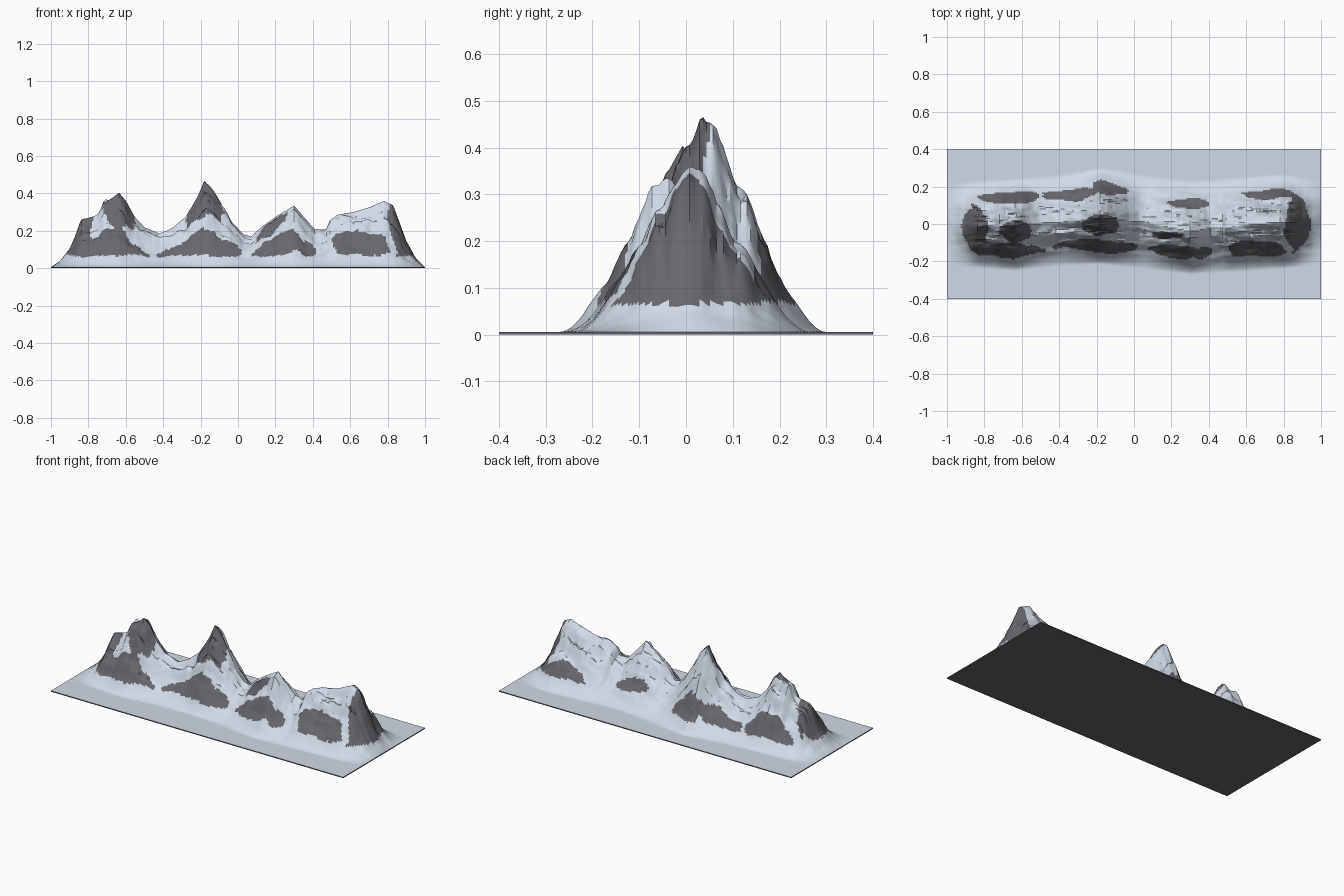
import bpy, bmesh, math
from mathutils import Vector, noise

if "Cube" in bpy.data.objects:
    bpy.data.objects.remove(bpy.data.objects["Cube"])

NX, NY, BASE = 220, 110, 0.006

# Skyline of the ridge (x, z), seen from the front
RIDGE = [(-1, 0), (-.95, .035), (-.9, .10), (-.87, .17), (-.84, .255), (-.75, .28), (-.72, .345),
         (-.67, .375), (-.635, .40), (-.6, .36), (-.55, .27), (-.5, .215), (-.42, .18), (-.35, .21),
         (-.28, .27), (-.22, .37), (-.18, .468), (-.13, .41), (-.08, .33), (-.03, .24), (.03, .175),
         (.07, .165), (.13, .22), (.2, .27), (.3, .33), (.36, .26), (.41, .205), (.47, .20),
         (.49, .25), (.53, .28), (.62, .295), (.7, .32), (.78, .355), (.83, .33), (.86, .25),
         (.9, .14), (.95, .05), (1, 0)]
# Plan of the range: (x, front foot y, crest y, back foot y)
PLAN = [(-1, -.22, -.01, .22), (-.64, -.245, -.01, .235), (-.4, -.22, .01, .26), (-.18, -.21, .035, .295),
        (.05, -.235, .01, .26), (.3, -.265, -.04, .225), (.55, -.25, -.01, .245), (.78, -.235, .01, .26),
        (1, -.22, 0, .23)]
# Bare rock areas in plan: centre x, y and radii
ROCK = [(-.66, -.15, .22, .05), (-.86, -.03, .075, .13), (-.68, .15, .16, .04), (-.63, -.04, .09, .055),
        (-.2, -.13, .23, .05), (-.17, -.01, .10, .06), (-.35, .17, .15, .045), (-.12, .20, .12, .045),
        (.22, -.155, .2, .045), (.3, .11, .12, .03), (.18, -.06, .08, .02), (.66, -.14, .17, .045),
        (.88, 0, .07, .17), (.72, .17, .15, .04)]


def lookup(table, x, col=1):
    for a, b in zip(table, table[1:]):
        if x <= b[0]:
            f = (x - a[0]) / (b[0] - a[0])
            return a[col] + (b[col] - a[col]) * f
    return table[-1][col]


def fbm(x, y, seed):
    return noise.fractal(Vector((x, y, seed)), 1.0, 2.0, 4)


def height(x, y):
    front, crest, back = (lookup(PLAN, x, c) for c in (1, 2, 3))
    crest += .012 * noise.noise(Vector((x * 9, 0, 3)))
    d = y - crest
    t = d / (back - crest) if d > 0 else d / (front - crest)
    if t >= 1:
        return 0
    shape = .5 * (1 - t) ** 1.3 + .25 * (1 + math.cos(math.pi * t))
    # ledges stretched along the range, plus gullies running down the slopes
    rough = .16 * fbm(x * 6, y * 26, 1.7) + .09 * fbm(x * 16, y * 5, 8.1)
    return lookup(RIDGE, x) * shape * (1 + rough * min(1, t * 5) * min(1, (1 - t) * 2.5))


def is_rock(p):
    if p.z < .065 + .015 * noise.noise(Vector((p.x * 8, p.y * 8, 5))):
        return False
    wobble = .55 * fbm(p.x * 9, p.y * 16, 4.4)
    return any(((p.x - cx) / rx) ** 2 + ((p.y - cy) / ry) ** 2 < 1 + wobble for cx, cy, rx, ry in ROCK)


def material(name, rgb):
    m = bpy.data.materials.new(name)
    m.diffuse_color = (*rgb, 1)
    m.use_nodes = True
    m.node_tree.nodes["Principled BSDF"].inputs["Base Color"].default_value = m.diffuse_color
    return m


# Terrain grid raised into the range
bm = bmesh.new()
grid = [[bm.verts.new((x, y, BASE + height(x, y)))
         for x in (-1 + 2 * i / NX for i in range(NX + 1))]
        for y in (-.4 + .8 * j / NY for j in range(NY + 1))]
for j in range(NY):
    for i in range(NX):
        f = bm.faces.new((grid[j][i], grid[j][i + 1], grid[j + 1][i + 1], grid[j + 1][i]))
        f.material_index = int(is_rock(f.calc_center_median()))
        f.smooth = True

# Thin slab edge and underside
rim = [e for e in bm.edges if e.is_boundary]
new = bmesh.ops.extrude_edge_only(bm, edges=rim)["geom"]
for g in new:
    if isinstance(g, bmesh.types.BMVert):
        g.co.z = 0
    elif isinstance(g, bmesh.types.BMFace):
        g.material_index = 1
bottom = [e for e in bm.edges if e.is_boundary]
for f in bmesh.ops.contextual_create(bm, geom=bottom)["faces"]:
    f.material_index = 1
bmesh.ops.recalc_face_normals(bm, faces=bm.faces[:])

mesh = bpy.data.meshes.new("mountain_range")
bm.to_mesh(mesh)
bm.free()
mesh.materials.append(material("snow", (.64, .71, .81)))
mesh.materials.append(material("dark rock", (.135, .135, .15)))
obj = bpy.data.objects.new("mountain_range", mesh)
bpy.context.collection.objects.link(obj)
bpy.context.view_layer.objects.active = obj
obj.select_set(True)
bpy.ops.object.shade_smooth_by_angle(angle=math.radians(30))
